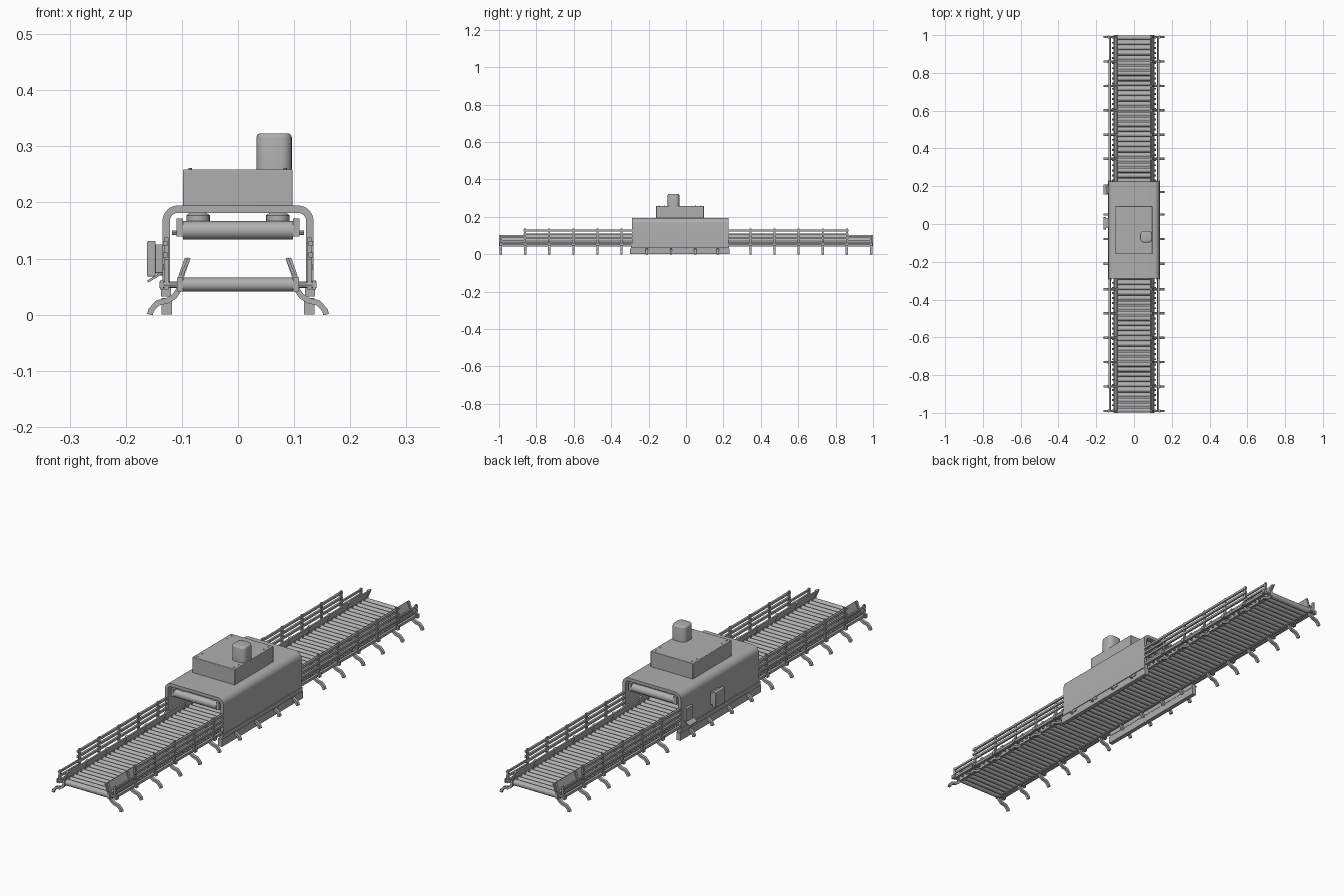
import bpy, bmesh, math
from mathutils import Matrix, Vector

if "Cube" in bpy.data.objects:
    bpy.data.objects.remove(bpy.data.objects["Cube"])

grey = bpy.data.materials.new("machine grey")
grey.diffuse_color = (0.43, 0.43, 0.43, 1)
grey.use_nodes = True
grey.node_tree.nodes["Principled BSDF"].inputs["Base Color"].default_value = grey.diffuse_color


def finish(bm, name, bevel=0, segs=2):
    """Turn a bmesh into a named, shaded object."""
    bmesh.ops.recalc_face_normals(bm, faces=bm.faces)
    me = bpy.data.meshes.new(name)
    bm.to_mesh(me)
    bm.free()
    me.materials.append(grey)
    ob = bpy.data.objects.new(name, me)
    bpy.context.collection.objects.link(ob)
    if bevel:
        m = ob.modifiers.new("bevel", 'BEVEL')
        m.width, m.segments = bevel, segs
    bpy.ops.object.select_all(action='DESELECT')
    ob.select_set(True)
    bpy.context.view_layer.objects.active = ob
    bpy.ops.object.shade_smooth_by_angle(angle=math.radians(35))
    return ob


def box(bm, x0, x1, y0, y1, z0, z1):
    mat = Matrix.Translation(((x0 + x1) / 2, (y0 + y1) / 2, (z0 + z1) / 2)) @ \
        Matrix.Diagonal((abs(x1 - x0), abs(y1 - y0), abs(z1 - z0), 1))
    return bmesh.ops.create_cube(bm, size=1, matrix=mat)["verts"]


def cyl(bm, centre, r, length, axis='X', n=16, r2=None):
    rot = Matrix.Rotation(math.pi / 2, 4, 'Y') if axis == 'X' else Matrix()
    bmesh.ops.create_cone(bm, cap_ends=True, segments=n, radius1=r,
                          radius2=r if r2 is None else r2, depth=length,
                          matrix=Matrix.Translation(centre) @ rot)


def ribbon(bm, path, t, y0, y1):
    """Strip of thickness t along an x/z path, extruded from y0 to y1."""
    pts = [Vector(p) for p in path]
    a, b = [], []
    for i, p in enumerate(pts):
        d0 = (p - pts[max(i - 1, 0)]).normalized()
        d1 = (pts[min(i + 1, len(pts) - 1)] - p).normalized()
        d = (d0 + d1).normalized()
        k = t / 2 / max(0.5, d.dot(d1 if d1.length else d0))
        n = Vector((-d.y, d.x)) * k
        a.append(p + n)
        b.append(p - n)
    rows = [[bm.verts.new((q.x, y, q.y)) for q in side]
            for y in (y0, y1) for side in (a, b)]
    fa, fb, ba, bb = rows
    for i in range(len(pts) - 1):
        for r, s in ((fa, fb), (fb, bb), (bb, ba), (ba, fa)):
            bm.faces.new((r[i], r[i + 1], s[i + 1], s[i]))
    for i in (0, -1):
        bm.faces.new((fa[i], fb[i], bb[i], ba[i]))


Y0, Y1 = -0.288, 0.226                       # tunnel ends
stations = [s * y for s in (-1, 1) for y in (0.345, 0.473, 0.602, 0.731, 0.86, 0.99)]

# Conveyor rollers with their end bolts
rollers, bolts = bmesh.new(), bmesh.new()
N = 74
for i in range(N):
    y = -0.9865 + 1.973 * i / (N - 1)
    cyl(rollers, (0, y, 0.0535), 0.0125, 0.196)
    for s in (-1, 1):
        cyl(bolts, (s * 0.113, y, 0.0535), 0.005, 0.008, n=6)
finish(rollers, "conveyor_rollers")
finish(bolts, "roller_bolts")

# Side frames and inward leaning guide strips
frame, guide = bmesh.new(), bmesh.new()
for s in (-1, 1):
    box(frame, s * 0.098, s * 0.109, -1, 1, 0.041, 0.066)
    ribbon(guide, [(s * 0.1, 0.07), (s * 0.087, 0.101)], 0.005, -1, 1)
finish(frame, "side_frames")
finish(guide, "guide_strips")

# Bent legs that also carry the guide strips
legs = bmesh.new()
for y in stations + [-0.21, -0.08, 0.05, 0.17]:
    for s in (-1, 1):
        path = [(0.157, 0), (0.155, 0.008), (0.143, 0.021), (0.126, 0.025),
                (0.113, 0.033), (0.105, 0.045), (0.1025, 0.06), (0.1, 0.072), (0.09, 0.1)]
        ribbon(legs, [(s * x, z) for x, z in path], 0.010, y - 0.006, y + 0.006)
finish(legs, "bent_legs")

# Outer railings: posts, stub arms, three upper rails and a lower rail
posts, rails = bmesh.new(), bmesh.new()
for s in (-1, 1):
    for y in stations:
        top = 0.098 if abs(y) > 0.9 else 0.137
        box(posts, s * 0.124, s * 0.131, y - 0.005, y + 0.005, 0.045, top)
        cyl(posts, (s * 0.123, y, 0.053), 0.006, 0.033, n=10)
        box(posts, s * 0.133, s * 0.139, y - 0.007, y + 0.007, 0.045, 0.061)
    for e0, e1 in ((-0.87, Y0), (Y1, 0.87)):
        for z in (0.127, 0.106, 0.085):
            box(rails, s * 0.1255, s * 0.134, e0, e1, z - 0.0045, z + 0.0045)
    for e0, e1 in ((-0.995, -0.86), (0.86, 0.995)):
        for z in (0.09, 0.072):
            box(rails, s * 0.1255, s * 0.132, e0, e1, z - 0.004, z + 0.004)
    box(rails, s * 0.122, s * 0.132, -0.995, 0.995, 0.048, 0.058)
finish(posts, "railing_posts")
finish(rails, "railing_rails")

# Tunnel housing: rounded arch
arch = bmesh.new()
hx, hz, r = 0.128, 0.188, 0.021
right = [(hx, 0.048)] + [(hx - r + r * math.cos(a), hz - r + r * math.sin(a))
                         for a in [math.pi / 2 * i / 6 for i in range(7)]]
ribbon(arch, right + [(-x, z) for x, z in reversed(right)], 0.013, Y0, Y1)
finish(arch, "tunnel_housing")

# Skirt plates below the housing
skirt = bmesh.new()
for s in (-1, 1):
    box(skirt, s * 0.118, s * 0.136, Y0 - 0.012, Y1 + 0.006, 0, 0.03)
    box(skirt, s * 0.119, s * 0.137, Y0 - 0.006, Y1 + 0.003, 0.032, 0.048)
finish(skirt, "skirt_plates")

# Press rollers in the tunnel, their side plates and round hangers
press, plates, hangers = bmesh.new(), bmesh.new(), bmesh.new()
for i in range(15):
    y = Y0 + 0.02 + i * (Y1 - Y0 - 0.04) / 14
    cyl(press, (0, y, 0.15), 0.0165, 0.196)
    for s in (-1, 1):
        cyl(plates, (s * 0.113, y, 0.146), 0.004, 0.01, n=8)
for s in (-1, 1):
    box(plates, s * 0.098, s * 0.11, Y0 + 0.005, Y1 - 0.005, 0.139, 0.171)
    for y in (-0.25, -0.11, 0.04, 0.185):
        cyl(hangers, (s * 0.071, y, 0.172), 0.021, 0.010, 'Z', 20)
        cyl(hangers, (s * 0.071, y, 0.180), 0.021, 0.006, 'Z', 20, 0.012)
finish(press, "press_rollers")
finish(plates, "press_side_plates")
finish(hangers, "press_hangers")

# Top cabinet with lid screws
cab = bmesh.new()
box(cab, -0.098, 0.097, -0.16, 0.095, 0.193, 0.259)
finish(cab, "top_cabinet", 0.002)
screws = bmesh.new()
for x in (-0.085, 0.084):
    for y in (-0.145, -0.115, 0.05, 0.08):
        cyl(screws, (x, y, 0.2595), 0.003, 0.003, 'Z', 8)
finish(screws, "lid_screws")

# Exhaust stack with rounded corners and a softened top
stack = bmesh.new()
box(stack, 0.033, 0.096, -0.098, -0.036, 0.257, 0.323)
up = [e for e in stack.edges if abs(e.verts[0].co.z - e.verts[1].co.z) > 0.01]
bmesh.ops.bevel(stack, geom=up, offset=0.02, segments=5, profile=0.5, affect='EDGES')
rim = [e for e in stack.edges if all(v.co.z > 0.322 for v in e.verts)]
bmesh.ops.bevel(stack, geom=rim, offset=0.007, segments=3, profile=0.5, affect='EDGES')
finish(stack, "exhaust_stack")

# Control boxes and the small sloping shelf on the left wall
ctrl = bmesh.new()
box(ctrl, -0.149, -0.133, -0.022, 0.032, 0.074, 0.125)
box(ctrl, -0.162, -0.147, -0.028, 0.036, 0.068, 0.131)
finish(ctrl, "control_box", 0.002)
panel = bmesh.new()
box(panel, -0.145, -0.133, 0.16, 0.205, 0.07, 0.125)
finish(panel, "side_panel", 0.002)
shelf = bmesh.new()
ribbon(shelf, [(-0.135, 0.075), (-0.144, 0.069), (-0.161, 0.059)], 0.004, 0.157, 0.208)
finish(shelf, "side_shelf")
